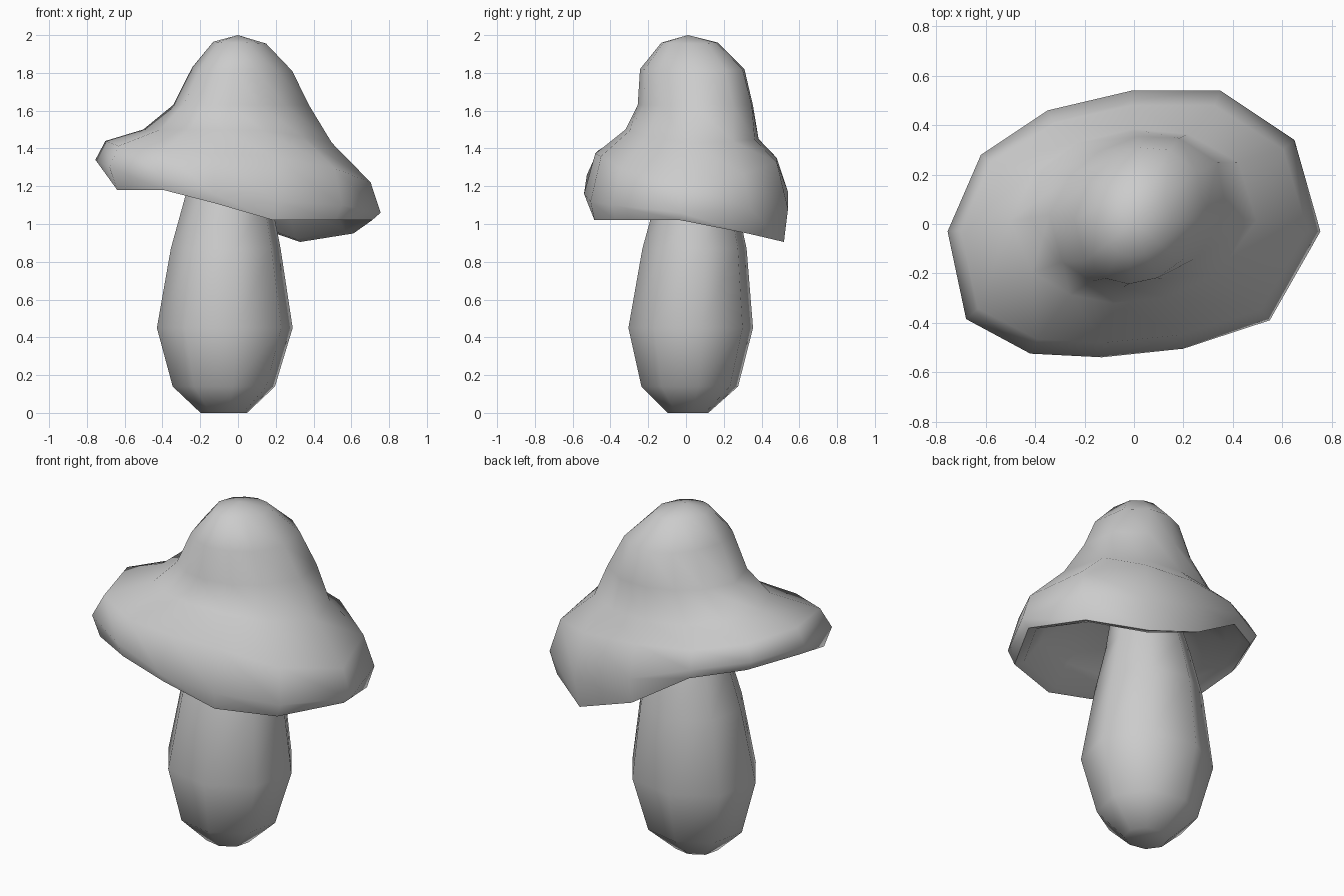
import bpy, bmesh, math
from mathutils import Vector

if "Cube" in bpy.data.objects:
    bpy.data.objects.remove(bpy.data.objects["Cube"])


def loft(name, rings, cap_start, cap_end):
    """Skin a list of equal-length point rings; optionally close each end with a point."""
    bm = bmesh.new()
    loops = [[bm.verts.new(p) for p in r] for r in rings]
    n = len(loops[0])
    for a, b in zip(loops, loops[1:]):
        for i in range(n):
            j = (i + 1) % n
            bm.faces.new((a[i], a[j], b[j], b[i]))
    for loop, tip in ((loops[0], cap_start), (loops[-1], cap_end)):
        if tip is None:
            bm.faces.new(loop)
        else:
            t = bm.verts.new(tip)
            for i in range(n):
                bm.faces.new((loop[i], loop[(i + 1) % n], t))
    bmesh.ops.recalc_face_normals(bm, faces=bm.faces)
    me = bpy.data.meshes.new(name)
    bm.to_mesh(me)
    bm.free()
    ob = bpy.data.objects.new(name, me)
    bpy.context.collection.objects.link(ob)
    bpy.ops.object.select_all(action='DESELECT')
    ob.select_set(True)
    bpy.context.view_layer.objects.active = ob
    bpy.ops.object.shade_smooth_by_angle(angle=math.radians(60))
    return ob


def ring(angles, x0, x1, y0, y1, zl, zr, zf, zb, skew=0.0):
    """Oval ring from its four extents and the height on the left, right, front, back."""
    pts = []
    for t in angles:
        c, s = math.cos(t), math.sin(t)
        k = 1 + skew * math.sin(2 * t)
        x = (x0 + x1) / 2 + (x1 - x0) / 2 * c * k
        y = (y0 + y1) / 2 + (y1 - y0) / 2 * s * k
        z = (zr if c > 0 else zl) * c * c + (zb if s > 0 else zf) * s * s
        pts.append((x, y, z))
    return pts


# Cap rim: x, y, height of widest edge, height of lower lip
rim = [(-.755, -.03, 1.34, 1.28), (-.68, -.385, 1.30, 1.18), (-.42, -.525, 1.26, 1.18),
       (-.13, -.54, 1.16, 1.11), (.20, -.505, 1.12, 1.02), (.55, -.39, 1.10, 1.02),
       (.755, -.03, 1.06, 1.02), (.65, .34, 1.08, .95), (.35, .54, 1.08, .905),
       (-.01, .54, 1.17, 1.02), (-.35, .46, 1.28, 1.22), (-.62, .28, 1.33, 1.27)]
ang = [math.atan2(y / .54, x / .755) for x, y, _, _ in rim]

outer = [(x, y, z) for x, y, z, _ in rim]
lip = [(x * .94, y * .96, z) for x, y, _, z in rim]
inner = [(x * .87, y * .88, z + .015) for x, y, _, z in rim]


def inward(scale, height, mix):
    return [(x * scale, y * scale, z * (1 - mix) + height * mix) for x, y, z in inner]


cap_rings = [
    ring(ang, -.13, .15, -.13, .17, 1.965, 1.955, 1.96, 1.96, .05),
    ring(ang, -.24, .29, -.24, .31, 1.83, 1.81, 1.82, 1.82, .08),
    ring(ang, -.34, .38, -.25, .355, 1.63, 1.63, 1.63, 1.63, .10),
    ring(ang, -.50, .50, -.32, .385, 1.50, 1.43, 1.50, 1.45, .05),
    [(x * .93, y * .89, z) for (x, y, _, _), (_, _, z) in
     zip(rim, ring(ang, -1, 1, -1, 1, 1.44, 1.22, 1.37, 1.35))],
    outer, lip, inner,
    inward(.85, 1.25, .6),
    inward(.5, 1.36, .9),
]
loft("mushroom_cap", cap_rings, (0, .01, 2.0), (-.03, .03, 1.38))

# Stem: bulging, slightly leaning, running up into the cap
sides = [2 * math.pi * i / 8 + math.radians(10) for i in range(8)]
stem_profile = [(-.20, .05, -.10, .12, 0.0), (-.35, .20, -.24, .28, .14),
                (-.435, .295, -.31, .36, .45), (-.36, .23, -.235, .325, .87),
                (-.29, .18, -.165, .27, 1.12), (-.22, .14, -.12, .20, 1.37)]
loft("mushroom_stem", [ring(sides, a, b, c, d, z, z, z, z) for a, b, c, d, z in stem_profile],
     None, None)
